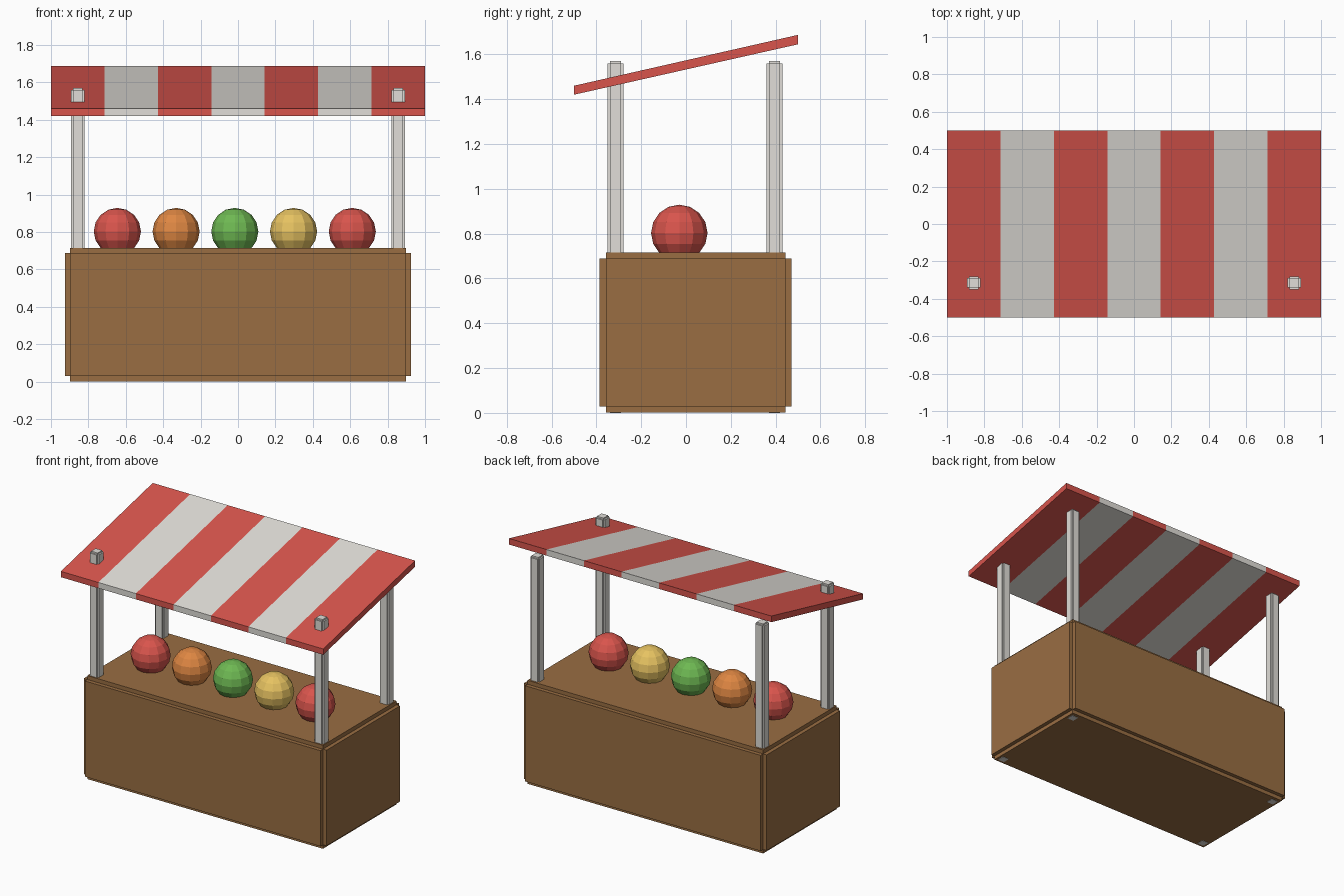
import bpy, bmesh
from mathutils import Vector

if "Cube" in bpy.data.objects:
    bpy.data.objects.remove(bpy.data.objects["Cube"])


def material(name, rgb):
    m = bpy.data.materials.new(name)
    m.diffuse_color = (*rgb, 1)
    m.use_nodes = True
    m.node_tree.nodes["Principled BSDF"].inputs["Base Color"].default_value = m.diffuse_color
    return m


RED = material("red", (0.69, 0.09, 0.073))
WHITE = material("off_white", (0.75, 0.73, 0.69))
WOOD = material("wood", (0.32, 0.155, 0.055))
ORANGE = material("orange", (0.73, 0.24, 0.055))
GREEN = material("green", (0.155, 0.48, 0.085))
YELLOW = material("yellow", (0.79, 0.54, 0.12))


def finish(name, bm, mats):
    bmesh.ops.recalc_face_normals(bm, faces=bm.faces)
    mesh = bpy.data.meshes.new(name)
    bm.to_mesh(mesh)
    bm.free()
    for m in mats:
        mesh.materials.append(m)
    obj = bpy.data.objects.new(name, mesh)
    bpy.context.collection.objects.link(obj)
    return obj


def notched_box(name, lo, hi, step, mat):
    """Box whose edges are cut back in a square step."""
    lo, hi = Vector(lo), Vector(hi)
    size = hi - lo - Vector((2 * step,) * 3)
    bm = bmesh.new()
    bmesh.ops.create_cube(bm, size=1)
    for v in bm.verts:
        v.co = Vector(a * b for a, b in zip(v.co, size)) + (lo + hi) / 2
    bm.normal_update()
    faces = bm.faces[:]
    normals = [f.normal.copy() for f in faces]
    raised = bmesh.ops.extrude_discrete_faces(bm, faces=faces)["faces"]
    for f, n in zip(raised, normals):
        bmesh.ops.translate(bm, verts=f.verts[:], vec=n * step)
    return finish(name, bm, [mat])


# Counter
notched_box("counter", (-0.925, -0.385, 0.002), (0.925, 0.47, 0.715), 0.027, WOOD)

# Four posts, running down through the counter
for row, y in (("front", -0.315), ("back", 0.395)):
    for side, x in (("left", -0.857), ("right", 0.857)):
        notched_box(f"{row}_{side}_post", (x - 0.035, y - 0.035, 0),
                    (x + 0.035, y + 0.035, 1.57), 0.01, WHITE)

# Striped sloping awning: one profile swept through seven stripes
STRIPES = 7
profile = [(-0.5, 1.42), (0.5, 1.645), (0.5, 1.687), (-0.5, 1.46)]
bm = bmesh.new()
rings = [[bm.verts.new((-1 + 2 * i / STRIPES, y, z)) for y, z in profile]
         for i in range(STRIPES + 1)]
for i in range(STRIPES):
    a, b = rings[i], rings[i + 1]
    for k in range(4):
        n = (k + 1) % 4
        bm.faces.new((a[k], a[n], b[n], b[k])).material_index = i % 2
bm.faces.new(rings[0])
bm.faces.new(rings[-1])
finish("awning", bm, [RED, WHITE])

# Row of fruit on the counter
for i, mat in enumerate((RED, ORANGE, GREEN, YELLOW, RED)):
    bm = bmesh.new()
    bmesh.ops.create_uvsphere(bm, u_segments=12, v_segments=8, radius=0.126)
    fruit = finish(f"fruit_{i + 1}", bm, [mat])
    fruit.location = (-0.645 + 0.314 * i, -0.03, 0.803)
